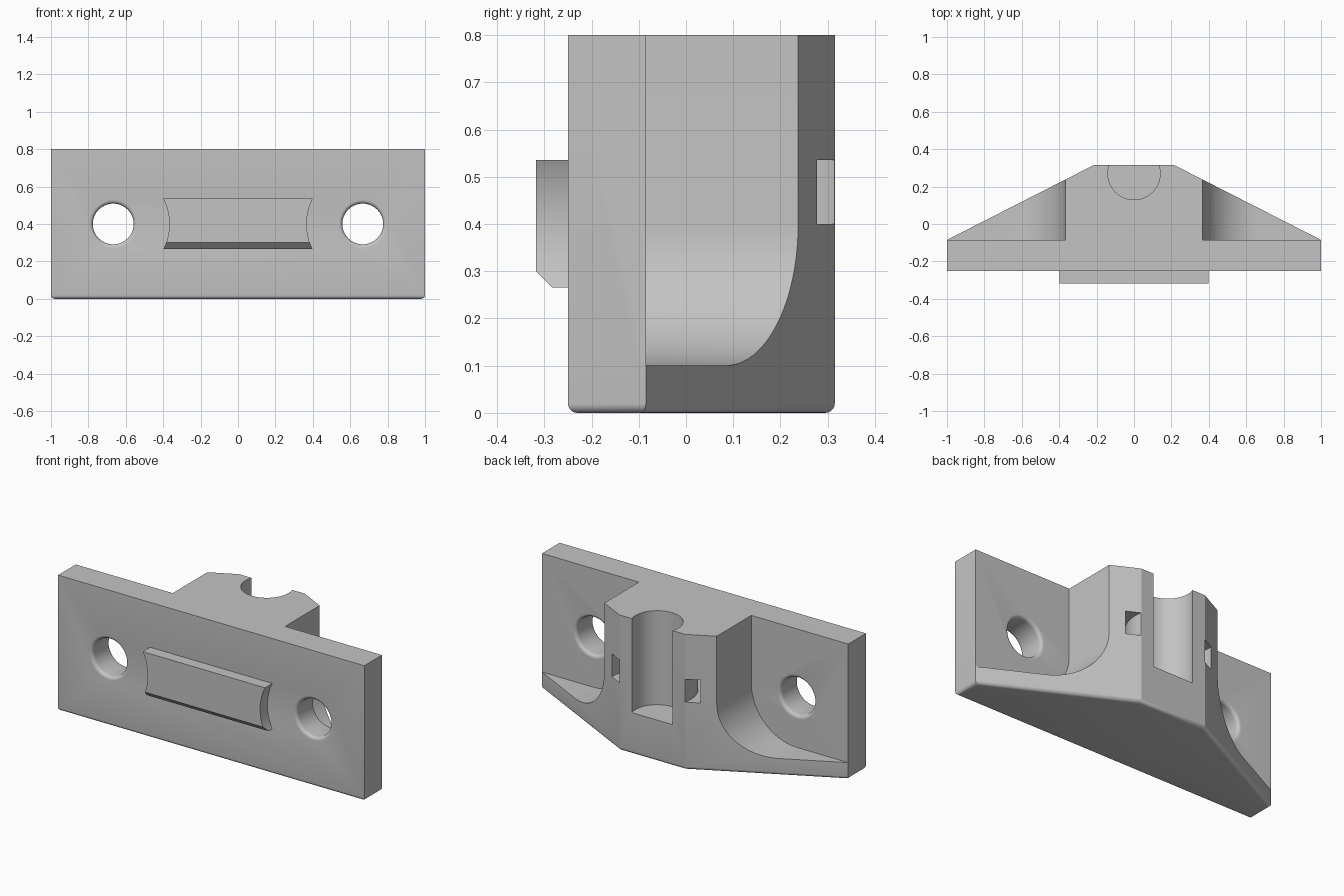
import bpy, bmesh
from math import cos, sin, pi, radians
from mathutils import Matrix

if "Cube" in bpy.data.objects:
    bpy.data.objects.remove(bpy.data.objects["Cube"])

gray = bpy.data.materials.new("light_gray")
gray.use_nodes = True
gray.diffuse_color = (0.55, 0.55, 0.55, 1)
gray.node_tree.nodes["Principled BSDF"].inputs["Base Color"].default_value = (0.55, 0.55, 0.55, 1)

HEIGHT, FRONT, STEP, BACK = 0.8, -0.25, -0.085, 0.315
HOLE_X, HOLE_Z, HOLE_R, HEAD_R, ROUND = 0.667, 0.4, 0.109, 0.3, 0.02
CHANNEL_Y = 0.27


def make(name, bm):
    bmesh.ops.recalc_face_normals(bm, faces=bm.faces)
    mesh = bpy.data.meshes.new(name)
    bm.to_mesh(mesh)
    bm.free()
    mesh.materials.append(gray)
    obj = bpy.data.objects.new(name, mesh)
    bpy.context.collection.objects.link(obj)
    return obj


def prism(points, vector):
    """Extrude a closed outline of 3D points along a vector."""
    bm = bmesh.new()
    face = bm.faces.new([bm.verts.new(p) for p in points])
    new = bmesh.ops.extrude_face_region(bm, geom=[face])["geom"]
    bmesh.ops.translate(bm, vec=vector, verts=[v for v in new if isinstance(v, bmesh.types.BMVert)])
    return bm


def lathe(profile, steps=64, closed=False):
    """Spin (radius, height) points around z."""
    bm = bmesh.new()
    rings = [[bm.verts.new((r * cos(2 * pi * i / steps), r * sin(2 * pi * i / steps), h))
              for i in range(steps)] for r, h in profile]
    pairs = list(zip(rings, rings[1:]))
    if closed:
        pairs.append((rings[-1], rings[0]))
    for a, b in pairs:
        for i in range(steps):
            j = (i + 1) % steps
            bm.faces.new((a[i], a[j], b[j], b[i]))
    if not closed:
        bm.faces.new(rings[0])
        bm.faces.new(rings[-1])
    return bm


def cut(target, bm):
    cutter = make("cutter", bm)
    cutter.hide_render = True
    mod = target.modifiers.new("cut", 'BOOLEAN')
    mod.operation, mod.solver, mod.object = 'DIFFERENCE', 'EXACT', cutter
    bpy.context.view_layer.objects.active = target
    bpy.ops.object.modifier_apply(modifier=mod.name)
    bpy.data.objects.remove(cutter)


def along_y(bm, x):
    bm.transform(Matrix.Translation((x, 0, HOLE_Z)) @ Matrix.Rotation(-pi / 2, 4, 'X'))
    return bm


# Bracket body: tapered block with rounded bottom edges
outline = [(-1, FRONT), (1, FRONT), (1, STEP), (0.215, BACK), (-0.215, BACK), (-1, STEP)]
bm = prism([(x, y, 0) for x, y in outline], (0, 0, HEIGHT))
bottom = [e for e in bm.edges if all(v.co.z < 0.001 for v in e.verts)]
bmesh.ops.bevel(bm, geom=bottom, offset=ROUND, segments=5, profile=0.5, affect='EDGES')
body = make("bracket_body", bm)

# Screw pockets behind the plate, and screw holes with rounded rims
arc = [pi + pi / 2 * i / 20 for i in range(21)]
rim = [pi / 2 * i / 6 for i in range(7)]
for side in (-1, 1):
    pocket = [(HOLE_X + HEAD_R * cos(a), HOLE_Z + HEAD_R * sin(a)) for a in arc]
    pocket += [(1.2, HOLE_Z - HEAD_R), (1.2, 1), (HOLE_X - HEAD_R, 1)]
    cut(body, prism([(side * x, STEP, z) for x, z in pocket], (0, 0.6, 0)))
    flare = [(HOLE_R + ROUND * (1 - sin(a)), ROUND * (1 - cos(a))) for a in rim]
    profile = [(HOLE_R + ROUND, FRONT - 0.05)]
    profile += [(r, FRONT + d) for r, d in flare]
    profile += [(r, STEP - d) for r, d in reversed(flare)]
    profile += [(HOLE_R + ROUND, STEP + 0.02)]
    cut(body, along_y(lathe(profile), side * HOLE_X))

# Round channel open at the back, and the curved strap slot around it
for profile, closed in (([(0.14, 0.245), (0.14, 1)], False),
                        ([(0.22, 0.4), (0.29, 0.4), (0.29, 0.535), (0.22, 0.535)], True)):
    bm = lathe(profile, closed=closed)
    bmesh.ops.translate(bm, vec=(0, CHANNEL_Y, 0), verts=bm.verts)
    cut(body, bm)

# Front rail with chamfered lower edge and concave ends
section = [(FRONT, 0.535), (-0.318, 0.535), (-0.318, 0.3), (-0.284, 0.266), (FRONT, 0.266)]
rail = make("front_rail", prism([(-0.45, y, z) for y, z in section], (0.9, 0, 0)))
for side in (-1, 1):
    cut(rail, along_y(lathe([(HEAD_R, -0.4), (HEAD_R, -0.2)], 96), side * HOLE_X))

# Smooth the curves, keep corners sharp
for obj in (body, rail):
    bpy.ops.object.select_all(action='DESELECT')
    obj.select_set(True)
    bpy.context.view_layer.objects.active = obj
    bpy.ops.object.shade_smooth_by_angle(angle=radians(25))
